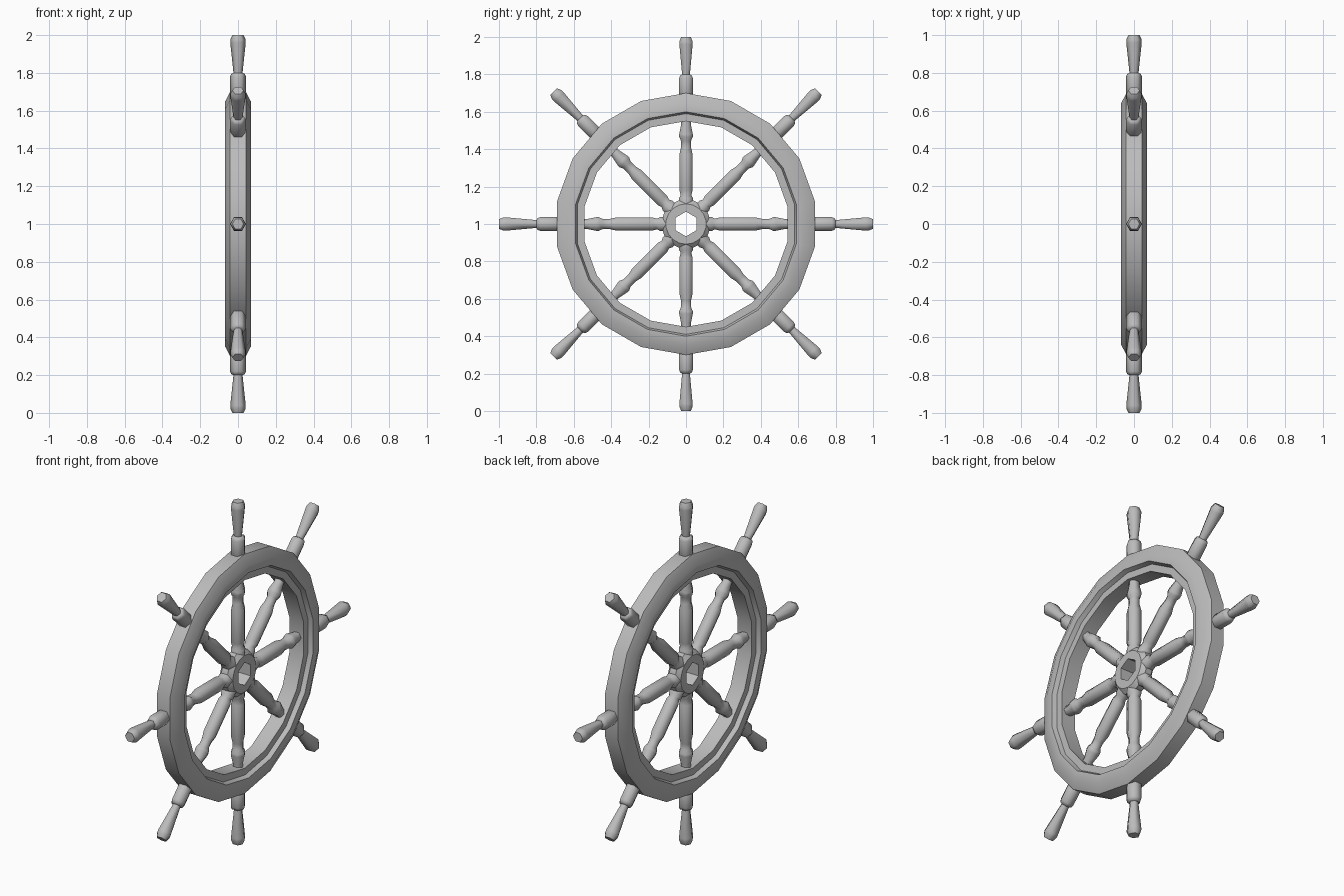
import bpy, bmesh, math
from mathutils import Matrix

cube = bpy.data.objects.get("Cube")
if cube:
    bpy.data.objects.remove(cube, do_unlink=True)

grey = bpy.data.materials.new("plain grey")
grey.use_nodes = True
colour = (0.5, 0.5, 0.5, 1)
grey.diffuse_color = colour
grey.node_tree.nodes["Principled BSDF"].inputs["Base Color"].default_value = colour

CENTRE = Matrix.Translation((0, 0, 1))


def finish(name, bm, matrix, smooth_angle):
    bmesh.ops.recalc_face_normals(bm, faces=bm.faces)
    bm.transform(matrix)
    mesh = bpy.data.meshes.new(name)
    bm.to_mesh(mesh)
    bm.free()
    mesh.materials.append(grey)
    obj = bpy.data.objects.new(name, mesh)
    bpy.context.collection.objects.link(obj)
    bpy.ops.object.select_all(action="DESELECT")
    obj.select_set(True)
    bpy.context.view_layer.objects.active = obj
    bpy.ops.object.shade_smooth_by_angle(angle=math.radians(smooth_angle))


def lathe(profile, sides, closed, radius_rule=lambda i, r, a: r):
    """Turn (height, radius) points about z; a closed profile makes a ring."""
    bm = bmesh.new()
    rows = []
    for i, (h, r) in enumerate(profile):
        row = []
        for s in range(sides):
            a = math.tau * s / sides
            rr = radius_rule(i, r, a)
            row.append(bm.verts.new((rr * math.cos(a), rr * math.sin(a), h)))
        rows.append(row)
    pairs = list(zip(rows, rows[1:]))
    if closed:
        pairs.append((rows[-1], rows[0]))
    else:
        bm.faces.new(rows[0])
        bm.faces.new(rows[-1])
    for low, high in pairs:
        for s in range(sides):
            t = (s + 1) % sides
            bm.faces.new((low[s], low[t], high[t], high[s]))
    return bm


def mirrored(half):
    return half + [(-h, r) for h, r in reversed(half)]


# Turns the lathe axis to x, with the first vertex at the top
to_x_axis = CENTRE @ Matrix.Rotation(-math.pi / 2, 4, "Y") @ Matrix.Rotation(0, 4, "Z")

# Rim with bevelled outside and stepped inside
rim = mirrored([(0.042, 0.70), (0.07, 0.645), (0.07, 0.60), (0.045, 0.59), (0.045, 0.55)])
finish("rim", lathe(rim, 18, True), to_x_axis, 35)

# Hub ring with a six-sided bore
hub = mirrored([(0.02, 0.132), (0.042, 0.108), (0.042, 0.066)])


def hex_bore(i, r, a):
    if r > 0.07:
        return r
    return r * math.cos(math.pi / 6) / math.cos(a % (math.pi / 3) - math.pi / 6)


finish("hub", lathe(hub, 18, True, hex_bore), to_x_axis, 35)

# Eight turned spokes, each running through the rim into a handle
spoke = [
    (0.10, 0.042), (0.14, 0.042), (0.155, 0.033), (0.18, 0.041), (0.37, 0.041),
    (0.41, 0.031), (0.445, 0.031), (0.465, 0.042), (0.48, 0.042), (0.53, 0.03),
    (0.66, 0.03), (0.68, 0.042), (0.78, 0.042), (0.795, 0.036), (0.80, 0.024),
    (0.96, 0.041), (0.975, 0.041), (1.0, 0.03),
]
for n in range(8):
    turn = CENTRE @ Matrix.Rotation(math.tau * n / 8, 4, "X")
    finish(f"spoke_{n + 1}", lathe(spoke, 6, False), turn, 62)
